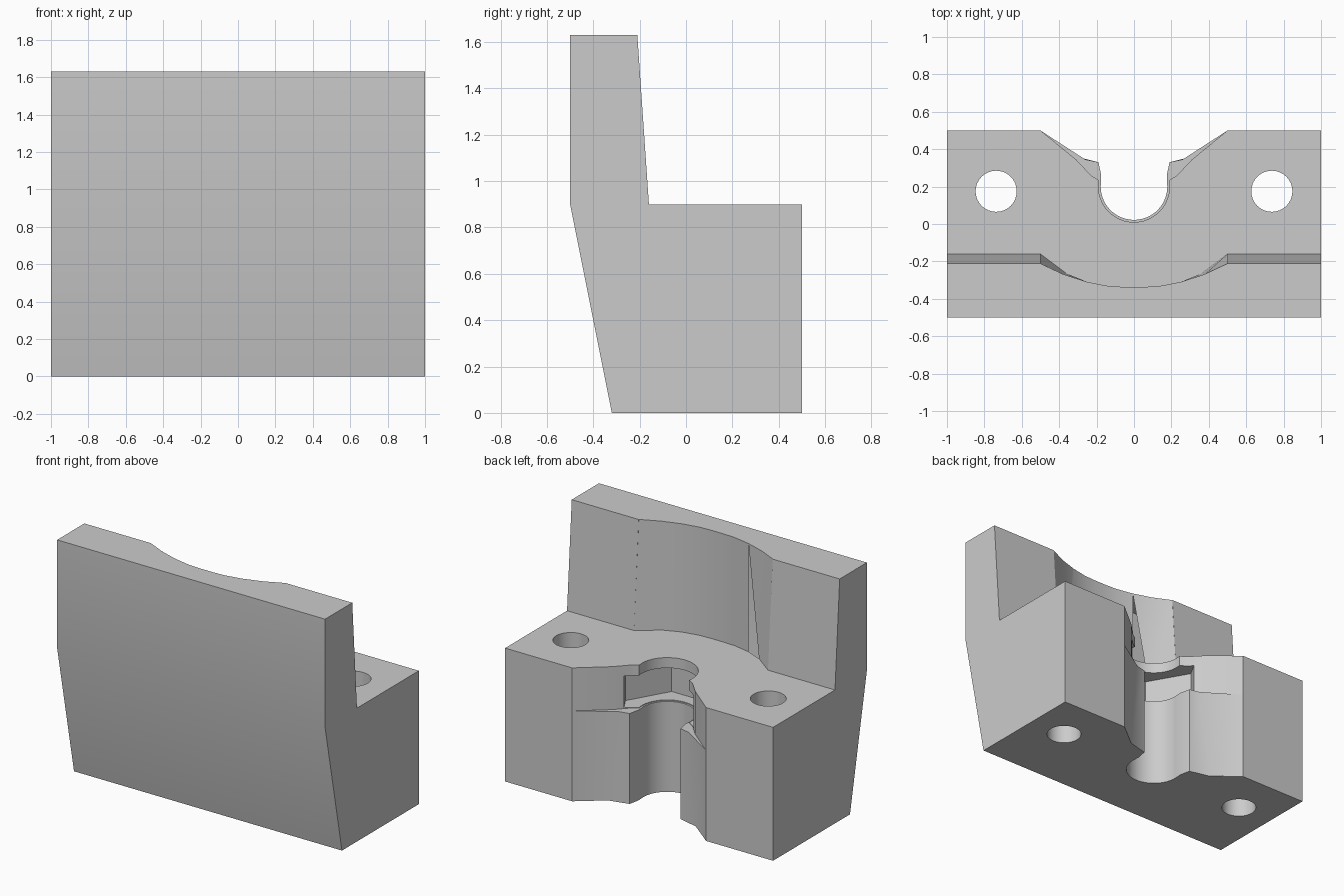
import bpy
import bmesh
from math import sin, cos, pi, radians

cube = bpy.data.objects.get("Cube")
if cube:
    bpy.data.objects.remove(cube, do_unlink=True)

# Single plain grey
grey = bpy.data.materials.new("plain_grey")
grey.use_nodes = True
grey.diffuse_color = (0.6, 0.6, 0.6, 1)
grey.node_tree.nodes["Principled BSDF"].inputs["Base Color"].default_value = (0.6, 0.6, 0.6, 1)


def loft(name, start, end):
    """Solid between two matching closed loops of 3D points."""
    bm = bmesh.new()
    a = [bm.verts.new(p) for p in start]
    b = [bm.verts.new(p) for p in end]
    bm.faces.new(a)
    bm.faces.new(b)
    for i in range(len(a)):
        j = (i + 1) % len(a)
        bm.faces.new((a[i], a[j], b[j], b[i]))
    bmesh.ops.recalc_face_normals(bm, faces=bm.faces)
    mesh = bpy.data.meshes.new(name)
    bm.to_mesh(mesh)
    bm.free()
    mesh.materials.append(grey)
    obj = bpy.data.objects.new(name, mesh)
    bpy.context.collection.objects.link(obj)
    return obj


def at(points, z):
    return [(x, y, z) for x, y in points]


def mirrored(half):
    """Close a half outline (x > 0) with its mirror image."""
    return half + [(-x, y) for x, y in reversed(half)]


def arc(cx, cy, r, first, last, steps):
    angles = [radians(first + (last - first) * i / steps) for i in range(steps + 1)]
    return [(cx + r * cos(t), cy + r * sin(t)) for t in angles]


def cut(target, cutter):
    cutter.hide_render = True
    mod = target.modifiers.new("cut", 'BOOLEAN')
    mod.operation = 'DIFFERENCE'
    mod.solver = 'EXACT'
    mod.object = cutter
    bpy.context.view_layer.objects.active = target
    bpy.ops.object.modifier_apply(modifier=mod.name)
    bpy.data.objects.remove(cutter, do_unlink=True)


# Block with tall front wall: side profile extruded across
profile = [(-0.5, 1.63), (-0.21, 1.63), (-0.16, 0.9), (0.5, 0.9),
           (0.5, 0), (-0.32, 0), (-0.5, 0.9)]
bracket = loft("bracket_block", [(-1, y, z) for y, z in profile],
               [(1, y, z) for y, z in profile])

# Shallow scoop in the rear of the wall
curve = [(0.25, -0.31), (0.13, -0.333), (0.04, -0.337)]
low = mirrored([(0.5, 0), (0.5, -0.16), (0.36, -0.265)] + curve)
high = mirrored([(0.5, 0), (0.5, -0.212), (0.38, -0.268)] + curve)
cut(bracket, loft("wall_scoop", at(low, 0.9), at(high, 1.64)))

# Upper rear notch with round end
upper = mirrored([(0.63, 0.61), (0.5, 0.5), (0.31, 0.345), (0.23, 0.26)]
                 + arc(0, 0.2, 0.19, 10, -88, 14))
cut(bracket, loft("upper_notch", at(upper, 0.61), at(upper, 1)))

# Lower rear notch, leaving lips either side of the slot
slot = [(0.19, 0.33), (0.175, 0.26)] + arc(0, 0.2, 0.178, 0, -88, 14)
foot = mirrored([(0.63, 0.6), (0.5, 0.5), (0.33, 0.365)] + slot)
neck = mirrored([(0.63, 0.6), (0.5, 0.5), (0.26, 0.345)] + slot)
cut(bracket, loft("lower_notch", at(foot, -0.01), at(neck, 0.62)))

# Six-sided nut pocket
hexagon = arc(0, 0.2, 0.312, 0, 300, 5)
cut(bracket, loft("nut_pocket", at(hexagon, 0.615), at(hexagon, 0.83)))

# Bolt holes
for side in (-1, 1):
    hole = arc(0.737 * side, 0.175, 0.11, 0, 348.75, 31)
    cut(bracket, loft("bolt_hole", at(hole, -0.1), at(hole, 1)))

# Smooth shading with sharp edges kept
bpy.ops.object.select_all(action='DESELECT')
bracket.select_set(True)
bpy.context.view_layer.objects.active = bracket
bpy.ops.object.shade_smooth_by_angle(angle=radians(30))
